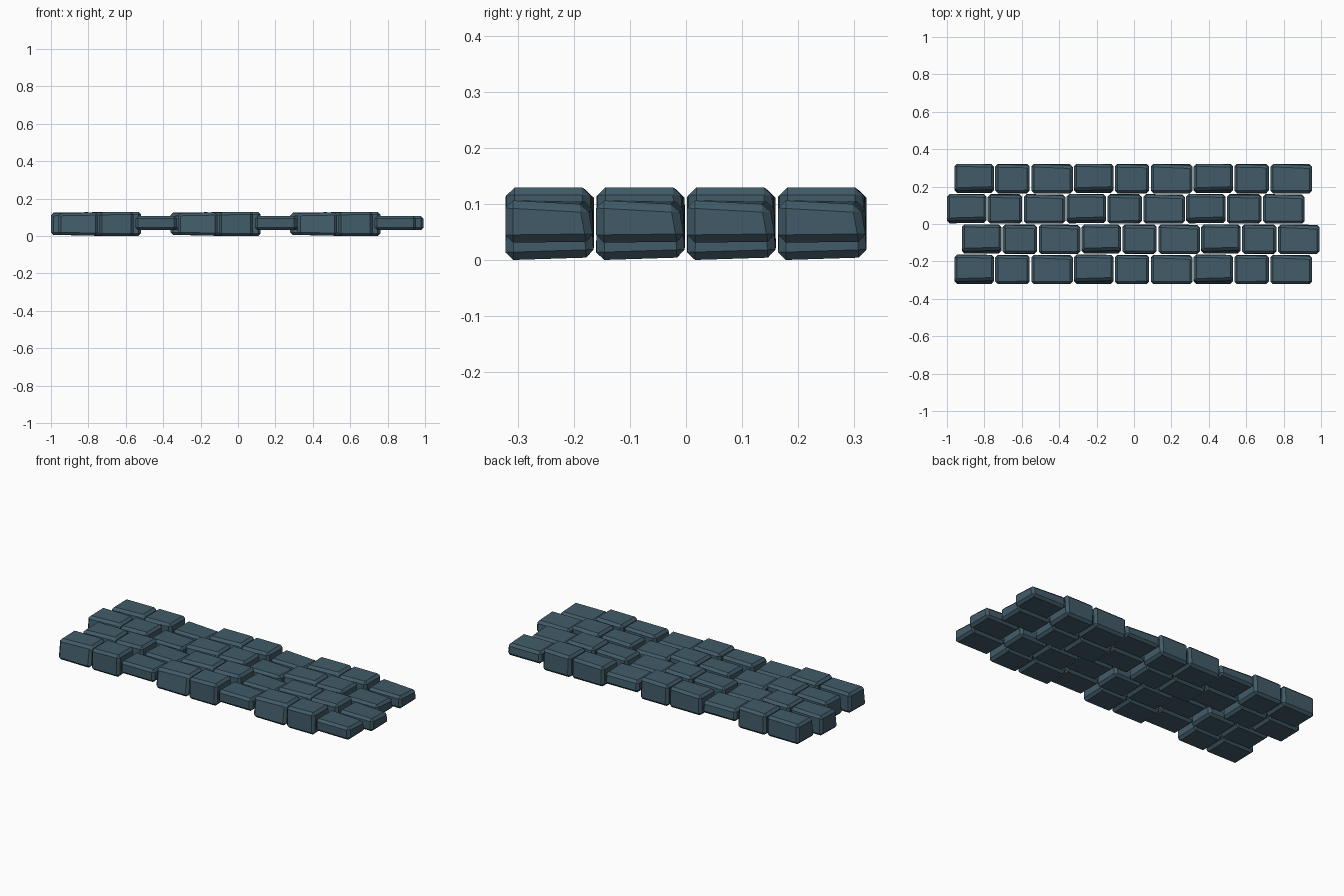
import bpy, bmesh

if "Cube" in bpy.data.objects:
    bpy.data.objects.remove(bpy.data.objects["Cube"])

stone = bpy.data.materials.new("dark teal stone")
stone.diffuse_color = (0.053, 0.105, 0.138, 1)
stone.use_nodes = True
stone.node_tree.nodes["Principled BSDF"].inputs["Base Color"].default_value = stone.diffuse_color


def stone_mesh(name, x0, x1, bottom, tops, pulls, bevel=0.014):
    """Irregular bevelled block. tops = z of the four top corners and
    pulls = inward y shift of them, ordered front-left, front-right, back-right, back-left."""
    hy = 0.079
    base = [(x0, -hy), (x1, -hy), (x1, hy), (x0, hy)]
    bm = bmesh.new()
    lo = [bm.verts.new((x, y, z)) for (x, y), z in zip(base, bottom)]
    hi = [bm.verts.new((x, y - p if y > 0 else y + p, z))
          for (x, y), z, p in zip(base, tops, pulls)]
    bm.faces.new(lo[::-1])
    bm.faces.new(hi)
    for i in range(4):
        j = (i + 1) % 4
        bm.faces.new((lo[i], lo[j], hi[j], hi[i]))
    bmesh.ops.bevel(bm, geom=bm.edges[:], offset=bevel, segments=1,
                    profile=0.5, affect='EDGES')
    bmesh.ops.recalc_face_normals(bm, faces=bm.faces[:])
    me = bpy.data.meshes.new(name)
    bm.to_mesh(me)
    bm.free()
    me.materials.append(stone)
    return me


# Three stone shapes: two tall ones and one thin one
stones = [
    stone_mesh("tall_stone", -0.960, -0.749, (0.005, 0.003, 0.008, 0.008),
               (0.122, 0.126, 0.128, 0.125), (0.016, 0.022, 0.004, 0.0)),
    stone_mesh("short_stone", -0.742, -0.558, (0.0, 0.0, 0.005, 0.005),
               (0.127, 0.130, 0.130, 0.128), (0.0, 0.003, 0.008, 0.004)),
    stone_mesh("thin_stone", -0.549, -0.327, (0.032, 0.031, 0.033, 0.034),
               (0.107, 0.107, 0.099, 0.105), (0.0, 0.0, 0.012, 0.002)),
]

# Four courses, each repeating the trio three times with a small stagger
rows = [(-0.243, 0.0), (-0.081, 0.04), (0.081, -0.04), (0.243, 0.0)]
for r, (y, shift) in enumerate(rows):
    for k in range(3):
        for me in stones:
            ob = bpy.data.objects.new(f"{me.name}_row{r + 1}_{k + 1}", me)
            ob.location = (shift + k * 0.6395, y, 0)
            bpy.context.collection.objects.link(ob)
